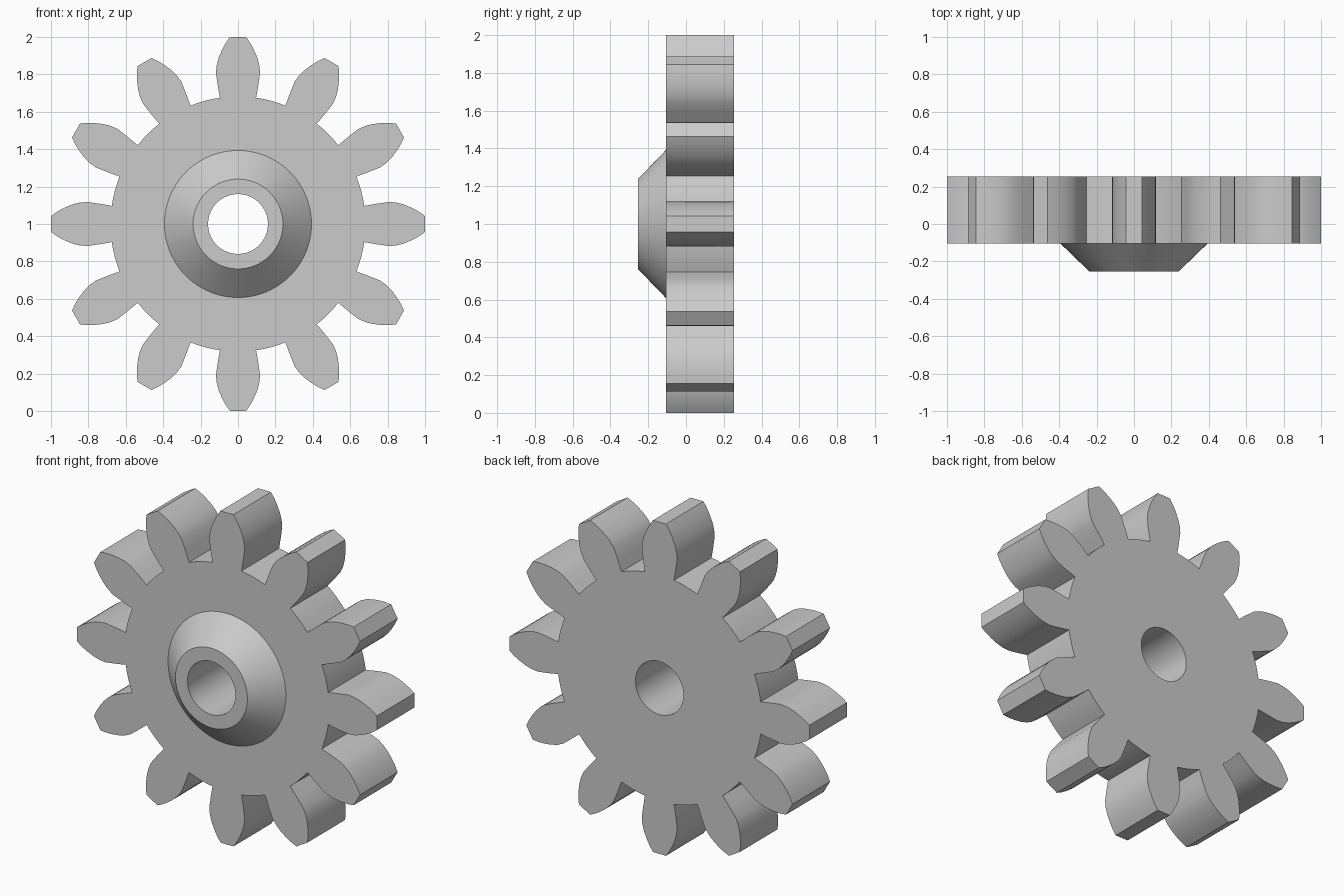
import bpy
import bmesh
from math import sin, cos, atan2, hypot, pi, radians

TEETH = 12
FRONT, BACK = -0.105, 0.253       # gear plate faces
BORE = 0.16
# One flank of a tooth: (half width, radius), from root to tip
FLANK = [(0.097, 0.675), (0.109, 0.745), (0.118, 0.81), (0.114, 0.85),
         (0.103, 0.89), (0.086, 0.93), (0.066, 0.967), (0.043, 1.0)]
ROOT = hypot(*FLANK[0])
HALF = atan2(*FLANK[0])           # half angle of a tooth at its root
PITCH = 2 * pi / TEETH
STEPS = 4                         # segments under each tooth and in each gap

if "Cube" in bpy.data.objects:
    bpy.data.objects.remove(bpy.data.objects["Cube"])

steel = bpy.data.materials.new("grey_metal")
steel.use_nodes = True
GREY = (0.6, 0.6, 0.6, 1)
steel.diffuse_color = GREY
steel.node_tree.nodes["Principled BSDF"].inputs["Base Color"].default_value = GREY

# Angles around the axis, aligned with tooth roots
angles = []
for t in range(TEETH):
    angles += [t * PITCH - HALF + 2 * HALF * i / STEPS for i in range(STEPS)]
    angles += [t * PITCH + HALF + (PITCH - 2 * HALF) * i / STEPS for i in range(STEPS)]


def ring(bm, radius, y):
    return [bm.verts.new((radius * sin(a), y, 1 + radius * cos(a))) for a in angles]


def bridge(bm, a, b):
    for i in range(len(a)):
        j = (i + 1) % len(a)
        bm.faces.new((a[i], a[j], b[j], b[i]))


def finish(bm, name):
    bmesh.ops.recalc_face_normals(bm, faces=bm.faces)
    mesh = bpy.data.meshes.new(name)
    bm.to_mesh(mesh)
    bm.free()
    mesh.materials.append(steel)
    obj = bpy.data.objects.new(name, mesh)
    bpy.context.collection.objects.link(obj)
    bpy.ops.object.select_all(action='DESELECT')
    obj.select_set(True)
    bpy.context.view_layer.objects.active = obj
    bpy.ops.object.shade_smooth_by_angle(angle=radians(25))


# Toothed wheel: flat annulus plus teeth, extruded backwards
bm = bmesh.new()
root = ring(bm, ROOT, FRONT)
bridge(bm, ring(bm, BORE, FRONT), root)
outline = [(-w, r) for w, r in FLANK[1:]] + [(w, r) for w, r in FLANK[:0:-1]]
for t in range(TEETH):
    c, s = cos(t * PITCH), sin(t * PITCH)
    tooth = [bm.verts.new((w * c + r * s, FRONT, 1 - w * s + r * c)) for w, r in outline]
    base = root[t * 2 * STEPS: t * 2 * STEPS + STEPS + 1]
    bm.faces.new(tooth + base[::-1])
bmesh.ops.recalc_face_normals(bm, faces=bm.faces)
back = bmesh.ops.extrude_face_region(bm, geom=bm.faces[:], use_keep_orig=True)["geom"]
bmesh.ops.translate(bm, vec=(0, BACK - FRONT, 0),
                    verts=[v for v in back if isinstance(v, bmesh.types.BMVert)])
finish(bm, "gear_wheel")

# Conical hub with the bore running through it
bm = bmesh.new()
rings = [ring(bm, r, y) for r, y in
         [(BORE, FRONT), (BORE, -0.253), (0.24, -0.253), (0.393, FRONT)]]
for a, b in zip(rings, rings[1:]):
    bridge(bm, a, b)
finish(bm, "hub_cone")
# Face the open hub shell outwards
hub = bpy.data.objects["hub_cone"].data
if max(hub.polygons, key=lambda p: p.center.z).normal.z < 0:
    hub.flip_normals()
